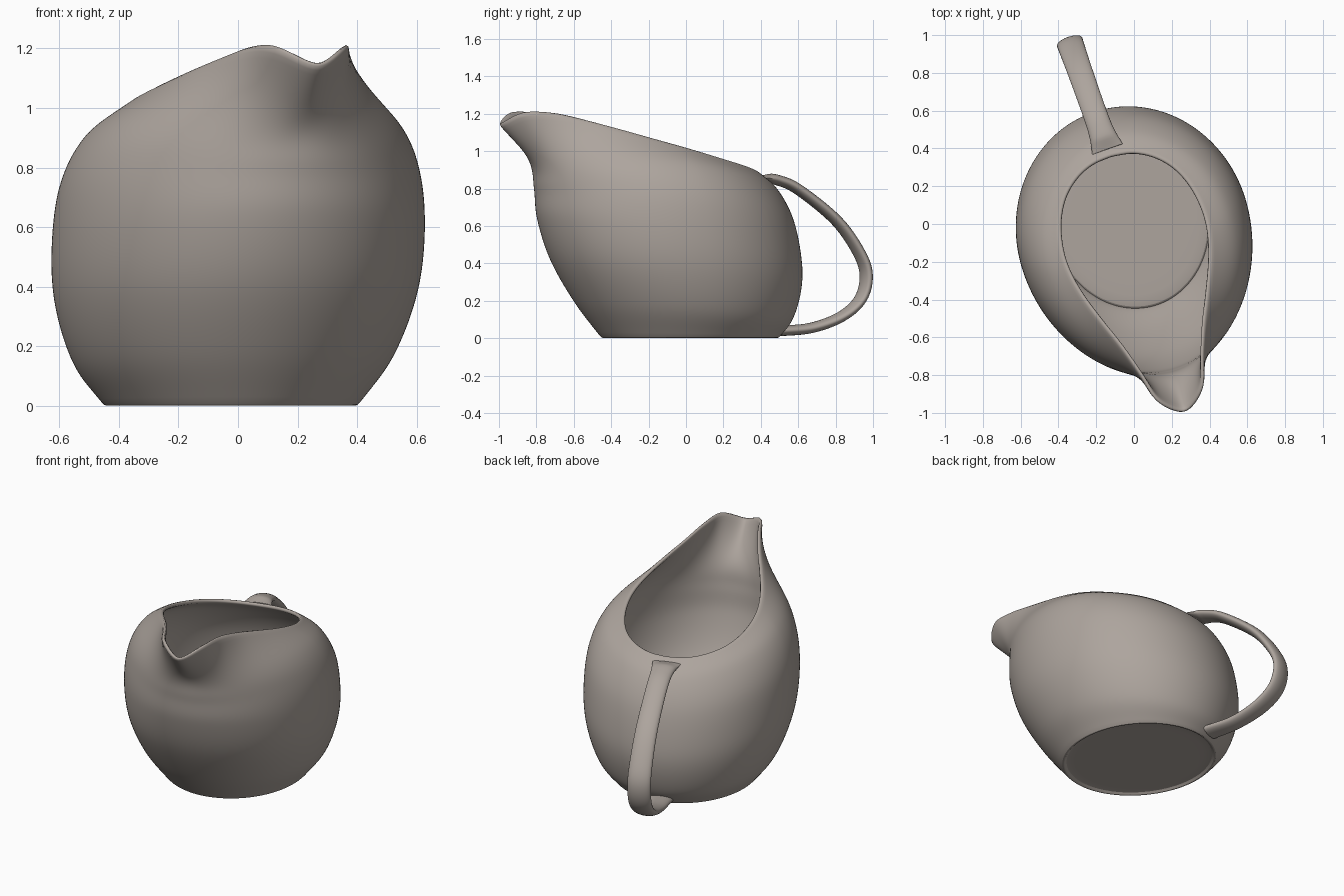
import bpy, bmesh, math
from mathutils import Vector

if "Cube" in bpy.data.objects:
    bpy.data.objects.remove(bpy.data.objects["Cube"])

clay = bpy.data.materials.new("warm_grey_clay")
clay.diffuse_color = (0.42, 0.375, 0.34, 1)
clay.use_nodes = True
clay.node_tree.nodes["Principled BSDF"].inputs["Base Color"].default_value = clay.diffuse_color

BODY_TURN = math.radians(16)
HANDLE_TURN = math.radians(19.5)
BODY_SHIFT = Vector((-0.016, 0, 0))
N = 96       # points around the body
STEPS = 6    # rows between control rings


def spline(pts, t):
    """Point on a smooth curve through pts, t counted in control points."""
    i = min(int(t), len(pts) - 2)
    f = t - i
    b, c = pts[i], pts[i + 1]
    a = pts[i - 1] if i > 0 else b * 2 - c
    d = pts[i + 2] if i + 2 < len(pts) else c * 2 - b
    return 0.5 * (b * 2 + (c - a) * f + (a * 2 - b * 5 + c * 4 - d) * f * f
                  + (b * 3 - a - c * 3 + d) * f ** 3)


def place(p, s, z, turn):
    """p = sideways, s = towards the spout."""
    return Vector((p * math.cos(turn) + s * math.sin(turn),
                   p * math.sin(turn) - s * math.cos(turn), z))


def mesh_from_rows(name, rows, cap_start, cap_end):
    bm = bmesh.new()
    vr = [[bm.verts.new(v) for v in row] for row in rows]
    n = len(rows[0])
    for a, b in zip(vr, vr[1:]):
        for i in range(n):
            j = (i + 1) % n
            bm.faces.new((a[i], a[j], b[j], b[i]))
    for use, row, src in ((cap_start, vr[0], rows[0]), (cap_end, vr[-1], rows[-1])):
        if use:
            mid = bm.verts.new(sum(src, Vector()) / n)
            for i in range(n):
                bm.faces.new((row[i], row[(i + 1) % n], mid))
    bmesh.ops.recalc_face_normals(bm, faces=bm.faces)
    return finish(name, bm)


def finish(name, bm):
    me = bpy.data.meshes.new(name)
    bm.to_mesh(me)
    bm.free()
    me.materials.append(clay)
    ob = bpy.data.objects.new(name, me)
    bpy.context.collection.objects.link(ob)
    bpy.ops.object.select_all(action='DESELECT')
    ob.select_set(True)
    bpy.context.view_layer.objects.active = ob
    bpy.ops.object.shade_smooth_by_angle(angle=math.radians(45))
    return ob


# Egg-shaped control rings: back, front, half width, widest place,
# height at back / side / front, narrowing towards the spout
rings = [
    (-0.50, 0.455, 0.42, -0.03, 0.00, 0.00, 0.00, 0.0),
    (-0.575, 0.60, 0.53, 0.00, 0.10, 0.15, 0.19, 0.0),
    (-0.62, 0.735, 0.60, 0.03, 0.26, 0.35, 0.42, 0.0),
    (-0.62, 0.81, 0.62, 0.05, 0.42, 0.55, 0.64, 0.04),
    (-0.575, 0.83, 0.60, 0.07, 0.63, 0.76, 0.80, 0.09),
    (-0.49, 0.865, 0.525, 0.10, 0.79, 0.92, 0.95, 0.2),
]

# Half of the rim from back to spout tip: sideways, forward, height
rim = [Vector(v) for v in (
    (0, -0.38, 0.887), (0.112, -0.365, 0.892), (0.214, -0.315, 0.907),
    (0.30, -0.23, 0.93), (0.357, -0.115, 0.96), (0.385, 0.02, 0.998),
    (0.383, 0.15, 1.035), (0.35, 0.295, 1.077), (0.29, 0.46, 1.127),
    (0.228, 0.62, 1.172), (0.175, 0.79, 1.208), (0.128, 0.95, 1.205),
    (0, 1.043, 1.14))]
# Mirror the rim to close it
loop = rim + [Vector((-v.x, v.y, v.z)) for v in reversed(rim[:-1])]


def egg(ring, phi):
    back, front, w, mid, zb, zs, zf, k = ring
    c = -math.cos(phi)
    s = mid + c * ((front - mid) if c > 0 else (mid - back))
    p = w * math.sin(phi) * (1 - k * max(0, c) ** 2)
    z = zs + (zf - zb) / 2 * c + ((zf + zb) / 2 - zs) * c * c
    return Vector((p, s, z))


# Body columns: smooth profile through every ring and the rim
columns = []
for i in range(N):
    phi = math.tau * i / N
    ctrl = [egg(r, phi) for r in rings] + [spline(loop, 24 * i / N)]
    columns.append([spline(ctrl, j / STEPS) for j in range(6 * STEPS + 1)])
rows = [[place(*col[j], BODY_TURN) + BODY_SHIFT for col in columns]
        for j in range(6 * STEPS + 1)]

# Recessed underside with a narrow foot ring
centre = sum(rows[0], Vector()) / N
foot = []
for scale, z in ((0.5, 0.016), (0.9, 0.016), (0.955, 0.015), (0.975, 0.002)):
    foot.append([centre + (v - centre) * scale + Vector((0, 0, z)) for v in rows[0]])

body = mesh_from_rows("jug_body", foot + rows, True, False)
# Open shell: make sure the normals point outwards before adding the wall
side = max(body.data.polygons, key=lambda f: f.center.x)
if side.normal.x < 0:
    body.data.flip_normals()
wall = body.modifiers.new("wall", 'SOLIDIFY')
wall.thickness = 0.024
wall.offset = -1
soft = body.modifiers.new("soft_lip", 'SUBSURF')
soft.levels = soft.render_levels = 1

# Handle: flattened oval swept along a curve, flaring at the joints
path = [Vector((r, z, w)) for r, z, w in (
    (0.42, 0.858, 0.085), (0.52, 0.845, 0.068), (0.64, 0.793, 0.064),
    (0.85, 0.632, 0.066), (0.975, 0.468, 0.069), (1.022, 0.34, 0.071),
    (0.99, 0.21, 0.07), (0.88, 0.115, 0.066), (0.71, 0.055, 0.062),
    (0.525, 0.038, 0.07))]
SIDES, COUNT = 24, 72
rows = []
for j in range(COUNT + 1):
    t = 9 * j / COUNT
    c = spline(path, t)
    tan = spline(path, min(t + 0.02, 9)) - spline(path, max(t - 0.02, 0))
    nr, nz = Vector((-tan.y, tan.x)).normalized()
    thick = 0.028 * min(1, 0.35 + t)
    row = []
    for i in range(SIDES):
        a = math.tau * i / SIDES
        h = thick * math.sin(a)
        row.append(place(c.z * math.cos(a), -(c.x + nr * h), c.y + nz * h, HANDLE_TURN))
    rows.append(row)
mesh_from_rows("handle", rows, True, True)
